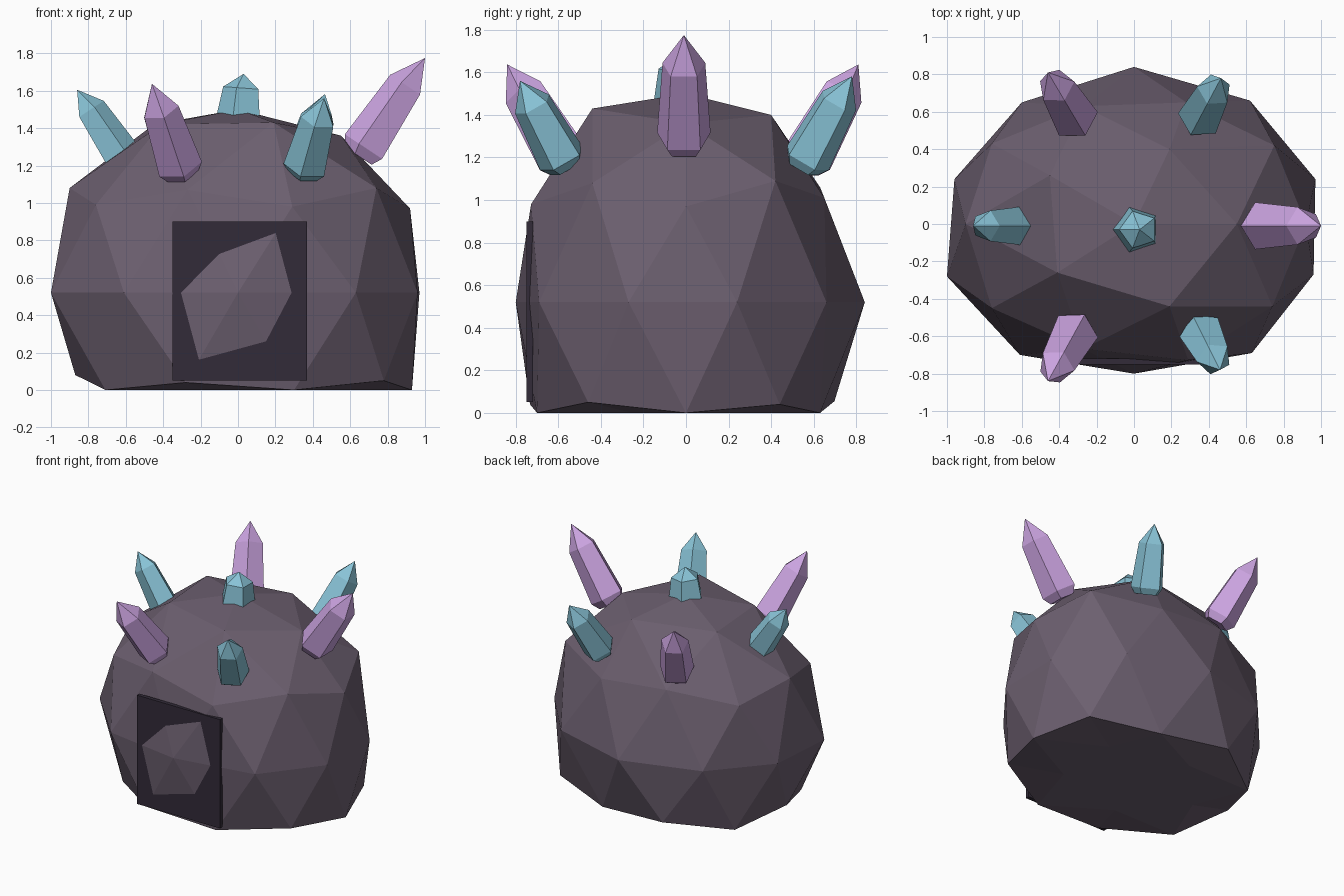
import bpy, bmesh, math
from mathutils import Vector

if "Cube" in bpy.data.objects:
    bpy.data.objects.remove(bpy.data.objects["Cube"])


def material(name, rgb):
    m = bpy.data.materials.new(name)
    m.diffuse_color = (*rgb, 1)
    m.use_nodes = True
    m.node_tree.nodes["Principled BSDF"].inputs["Base Color"].default_value = m.diffuse_color
    return m


ROCK = material("dusky_rock", (0.15, 0.115, 0.16))
DARK = material("dark_opening", (0.032, 0.024, 0.04))
VIOLET = material("violet_crystal", (0.60, 0.37, 0.75))
TEAL = material("teal_crystal", (0.25, 0.55, 0.68))


def finish(name, bm, mat):
    bmesh.ops.recalc_face_normals(bm, faces=bm.faces)
    me = bpy.data.meshes.new(name)
    bm.to_mesh(me)
    bm.free()
    me.materials.append(mat)
    ob = bpy.data.objects.new(name, me)
    bpy.context.collection.objects.link(ob)
    return ob


# Rock shell: squashed icosphere, nudged corners, flattened underside
bm = bmesh.new()
bmesh.ops.create_icosphere(bm, subdivisions=2, radius=1)
for v in bm.verts:
    v.co = Vector((v.co.x * 1.03, v.co.y * 0.82, v.co.z * 1.04 + 0.52))
corners = [
    # crown
    (0, 0, 1.5), (0.55, 0, 1.36), (0.19, 0.40, 1.40), (-0.45, 0.26, 1.42),
    (-0.41, -0.26, 1.42), (0.19, -0.44, 1.43),
    # shoulder
    (0.92, 0, 0.97), (0.75, 0.42, 1.09), (0.28, 0.65, 1.01), (-0.27, 0.63, 1.06),
    (-0.76, 0.43, 0.99), (-0.90, 0, 1.08), (-0.76, -0.45, 0.99),
    (-0.27, -0.667, 1.07), (0.29, -0.728, 0.98), (0.74, -0.44, 1.08),
    # waist
    (0.97, 0.24, 0.52), (0.62, 0.66, 0.52), (0, 0.84, 0.52), (-0.60, 0.65, 0.52),
    (-0.96, 0.24, 0.52), (-1.0, -0.28, 0.52), (-0.61, -0.70, 0.52),
    (0, -0.80, 0.52), (0.63, -0.69, 0.52), (0.96, -0.27, 0.52),
    # foot
    (0.93, 0, 0), (0.78, 0.44, 0.04), (0.28, 0.63, 0), (-0.87, 0, 0.08),
    (-0.28, -0.733, 0.04), (0.30, -0.70, 0), (0.78, -0.46, 0.05),
]
rest = {v: v.co.copy() for v in bm.verts}
for c in corners:
    v = min(rest, key=lambda k: (rest[k] - Vector(c)).length)
    v.co = c
for v in bm.verts:
    v.co.z = max(v.co.z, 0)
finish("rock_shell", bm, ROCK)

# Dark doorway slab, with the rock's front bulge poking through
bm = bmesh.new()
bmesh.ops.create_cube(bm, size=1)
for v in bm.verts:
    v.co = Vector((v.co.x * 0.72 + 0.01, v.co.y * 0.03 - 0.735, v.co.z * 0.85 + 0.475))
finish("doorway", bm, DARK)


# Five-sided crystal: narrow foot, wide belt, shoulder, point
def crystal(name, base, tip, radius, mat):
    base, tip = Vector(base), Vector(tip)
    axis = tip - base
    side = Vector((0, 0, 1)).cross(axis).normalized()
    out = side.cross(axis).normalized()
    bm = bmesh.new()
    rings = []
    for t, r in ((0, 0.72), (0.09, 1), (0.72, 0.8)):
        ring = []
        for k in range(5):
            a = math.radians(36 + 72 * k)
            offset = (out * math.cos(a) + side * math.sin(a)) * radius * r
            ring.append(bm.verts.new(base + axis * t + offset))
        rings.append(ring)
    point = bm.verts.new(tip)
    bm.faces.new(rings[0])
    for k in range(5):
        n = (k + 1) % 5
        for lo, hi in zip(rings, rings[1:]):
            bm.faces.new((lo[k], lo[n], hi[n], hi[k]))
        bm.faces.new((rings[-1][k], rings[-1][n], point))
    finish(name, bm, mat)


crystal("crystal_top", (0.01, -0.03, 1.42), (0.03, -0.03, 1.69), 0.13, TEAL)
crystal("crystal_right", (0.65, -0.01, 1.247), (1.0, -0.01, 1.775), 0.132, VIOLET)
crystal("crystal_left", (-0.61, -0.01, 1.225), (-0.86, -0.01, 1.605), 0.108, TEAL)
crystal("crystal_front_left", (-0.30, -0.55, 1.155), (-0.46, -0.84, 1.637), 0.127, VIOLET)
crystal("crystal_back_left", (-0.30, 0.54, 1.155), (-0.46, 0.81, 1.637), 0.127, VIOLET)
crystal("crystal_front_right", (0.35, -0.56, 1.155), (0.46, -0.78, 1.56), 0.12, TEAL)
crystal("crystal_back_right", (0.34, 0.545, 1.155), (0.465, 0.78, 1.582), 0.12, TEAL)
